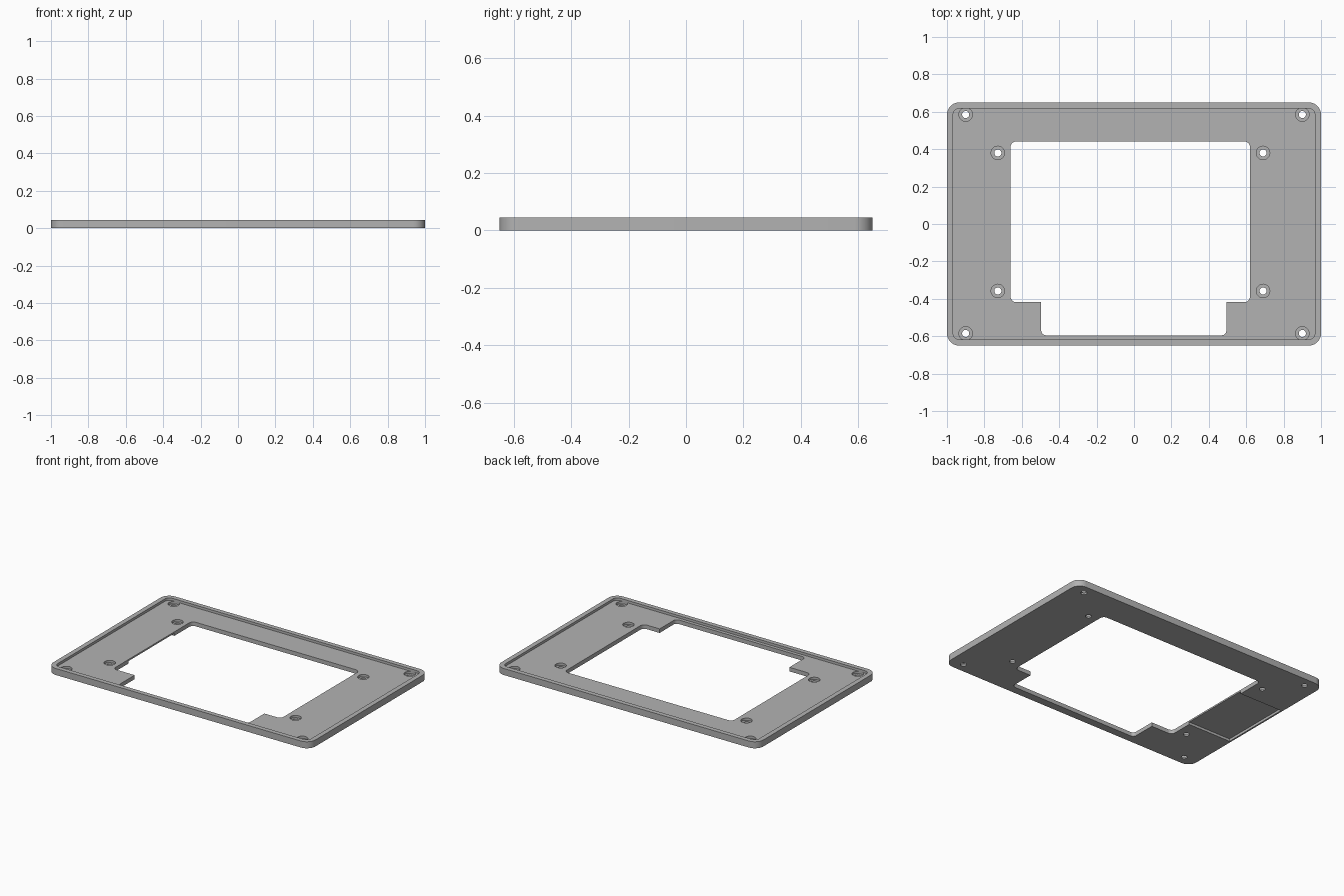
import bpy
import bmesh
from math import cos, sin, pi, radians

cube = bpy.data.objects.get("Cube")
if cube:
    bpy.data.objects.remove(cube, do_unlink=True)

HEIGHT = 0.045
FLOOR = 0.028

grey = bpy.data.materials.new("plain grey")
grey.use_nodes = True
colour = (0.45, 0.45, 0.45, 1)
grey.diffuse_color = colour
grey.node_tree.nodes["Principled BSDF"].inputs["Base Color"].default_value = colour


def prism(name, outline, z0, z1):
    """Extrude a closed outline between two heights."""
    bm = bmesh.new()
    face = bm.faces.new([bm.verts.new((x, y, z0)) for x, y in outline])
    top = bmesh.ops.extrude_face_region(bm, geom=[face])
    verts = [v for v in top["geom"] if isinstance(v, bmesh.types.BMVert)]
    bmesh.ops.translate(bm, verts=verts, vec=(0, 0, z1 - z0))
    bmesh.ops.recalc_face_normals(bm, faces=bm.faces)
    mesh = bpy.data.meshes.new(name)
    bm.to_mesh(mesh)
    bm.free()
    mesh.materials.append(grey)
    obj = bpy.data.objects.new(name, mesh)
    bpy.context.collection.objects.link(obj)
    return obj


def rounded(x0, x1, y0, y1, r, steps=8):
    """Rectangle outline with round corners."""
    corners = [(x1 - r, y1 - r), (x0 + r, y1 - r), (x0 + r, y0 + r), (x1 - r, y0 + r)]
    return [(cx + r * cos((q + i / steps) * pi / 2), cy + r * sin((q + i / steps) * pi / 2))
            for q, (cx, cy) in enumerate(corners) for i in range(steps + 1)]


def circle(x, y, r, n=32):
    return [(x + r * cos(2 * pi * i / n), y + r * sin(2 * pi * i / n)) for i in range(n)]


def cut(target, outline, z0, z1):
    """Remove a prism from the target, then discard the cutter."""
    cutter = prism("cutter", outline, z0, z1)
    cutter.hide_render = True
    mod = target.modifiers.new("cut", 'BOOLEAN')
    mod.operation = 'DIFFERENCE'
    mod.solver = 'EXACT'
    mod.object = cutter
    bpy.context.view_layer.objects.active = target
    bpy.ops.object.modifier_apply(modifier=mod.name)
    bpy.data.objects.remove(cutter, do_unlink=True)


# Plate with a raised rim
frame = prism("bezel_frame", rounded(-1, 1, -0.65, 0.65, 0.065), 0, HEIGHT)
cut(frame, rounded(-0.967, 0.967, -0.618, 0.618, 0.034), FLOOR, 0.1)

# Window and its front notch
cut(frame, rounded(-0.66, 0.62, -0.418, 0.441, 0.03), -0.1, 0.1)
cut(frame, rounded(-0.496, 0.494, -0.595, -0.3, 0.025), -0.1, 0.1)

# Shallow pocket underneath, from the window to the side wall
cut(frame, [(-0.989, -0.25), (-0.6, -0.25), (-0.6, 0.25), (-0.989, 0.25)], -0.1, 0.017)

# Counterbored screw holes: corners, then inner mounts
holes = [(x, y) for x in (-0.9, 0.9) for y in (-0.585, 0.585)]
holes += [(x, y) for x in (-0.728, 0.69) for y in (-0.358, 0.38)]
for x, y in holes:
    cut(frame, circle(x, y, 0.019), -0.1, 0.1)
    cut(frame, circle(x, y, 0.036), 0.012, FLOOR + 0.001)

bpy.ops.object.select_all(action='DESELECT')
frame.select_set(True)
bpy.context.view_layer.objects.active = frame
bpy.ops.object.shade_smooth_by_angle(angle=radians(30))
